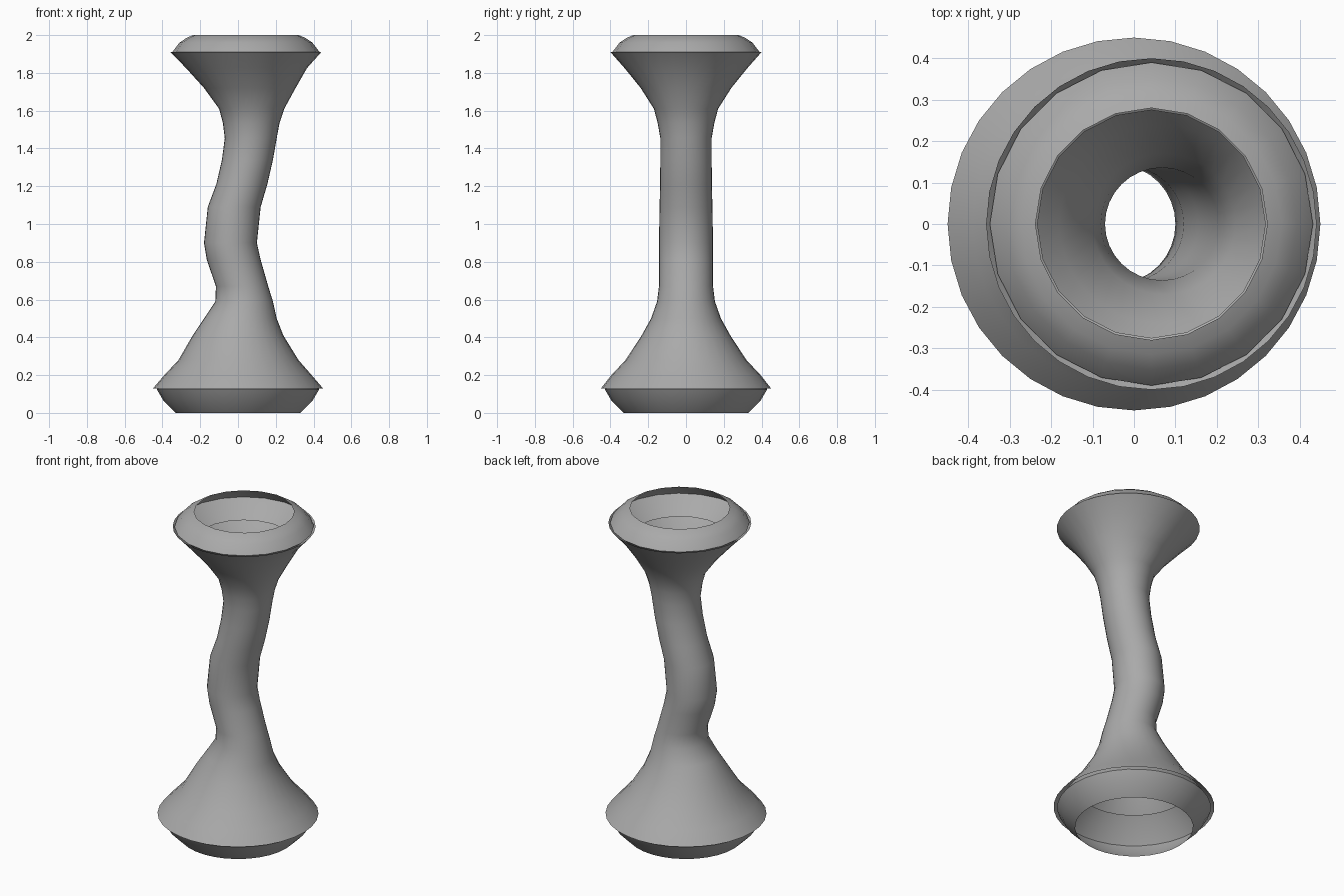
import bpy, bmesh, math

cube = bpy.data.objects.get("Cube")
if cube:
    bpy.data.objects.remove(cube, do_unlink=True)

grey = bpy.data.materials.new("plain_grey")
grey.use_nodes = True
colour = (0.4, 0.4, 0.4, 1)
grey.diffuse_color = colour
bsdf = next(n for n in grey.node_tree.nodes if n.type == 'BSDF_PRINCIPLED')
bsdf.inputs["Base Color"].default_value = colour
bsdf.inputs["Roughness"].default_value = 0.6


def loft(name, sections, sides):
    """Open tube through horizontal rings: (z, left x, right x, y radius)."""
    bm = bmesh.new()
    rings = []
    for z, left, right, ry in sections:
        mid, rx = (left + right) / 2, (right - left) / 2
        angles = [2 * math.pi * i / sides for i in range(sides)]
        rings.append([bm.verts.new((mid + rx * math.cos(a), ry * math.sin(a), z))
                      for a in angles])
    for low, high in zip(rings, rings[1:]):
        for i in range(sides):
            j = (i + 1) % sides
            bm.faces.new((low[i], low[j], high[j], high[i]))
    mesh = bpy.data.meshes.new(name)
    bm.to_mesh(mesh)
    bm.free()
    mesh.materials.append(grey)
    obj = bpy.data.objects.new(name, mesh)
    bpy.context.collection.objects.link(obj)
    bpy.ops.object.select_all(action='DESELECT')
    obj.select_set(True)
    bpy.context.view_layer.objects.active = obj
    bpy.ops.object.shade_smooth_by_angle(angle=math.radians(35))
    return obj


def ring(name, centre_x, profile, sides):
    """Open bulging band from (z, radius) pairs."""
    return loft(name, [(z, centre_x - r, centre_x + r, r) for z, r in profile], sides)


# Hollow winding stem, flaring into a funnel at each end
loft("flared_stem", [
    (0.13, -0.45, 0.45, 0.45),
    (0.20, -0.39, 0.39, 0.395),
    (0.28, -0.315, 0.32, 0.32),
    (0.41, -0.24, 0.24, 0.235),
    (0.50, -0.18, 0.205, 0.185),
    (0.59, -0.12, 0.185, 0.153),
    (0.67, -0.117, 0.16, 0.143),
    (0.81, -0.165, 0.12, 0.143),
    (0.90, -0.18, 0.10, 0.143),
    (1.09, -0.16, 0.12, 0.14),
    (1.21, -0.115, 0.155, 0.137),
    (1.34, -0.085, 0.185, 0.136),
    (1.455, -0.07, 0.205, 0.136),
    (1.535, -0.08, 0.22, 0.15),
    (1.61, -0.10, 0.245, 0.17),
    (1.72, -0.18, 0.305, 0.24),
    (1.825, -0.275, 0.365, 0.325),
    (1.91, -0.357, 0.441, 0.40),
], 32)

# Rounded bands set into both funnels, each open above and below
ring("foot_band", 0, [(0, 0.33), (0.065, 0.395), (0.125, 0.43),
                      (0.195, 0.38), (0.26, 0.32)], 32)
ring("top_band", 0.042, [(1.82, 0.275), (1.86, 0.335), (1.91, 0.39),
                         (1.96, 0.352), (1.985, 0.315), (2.0, 0.28)], 20)
